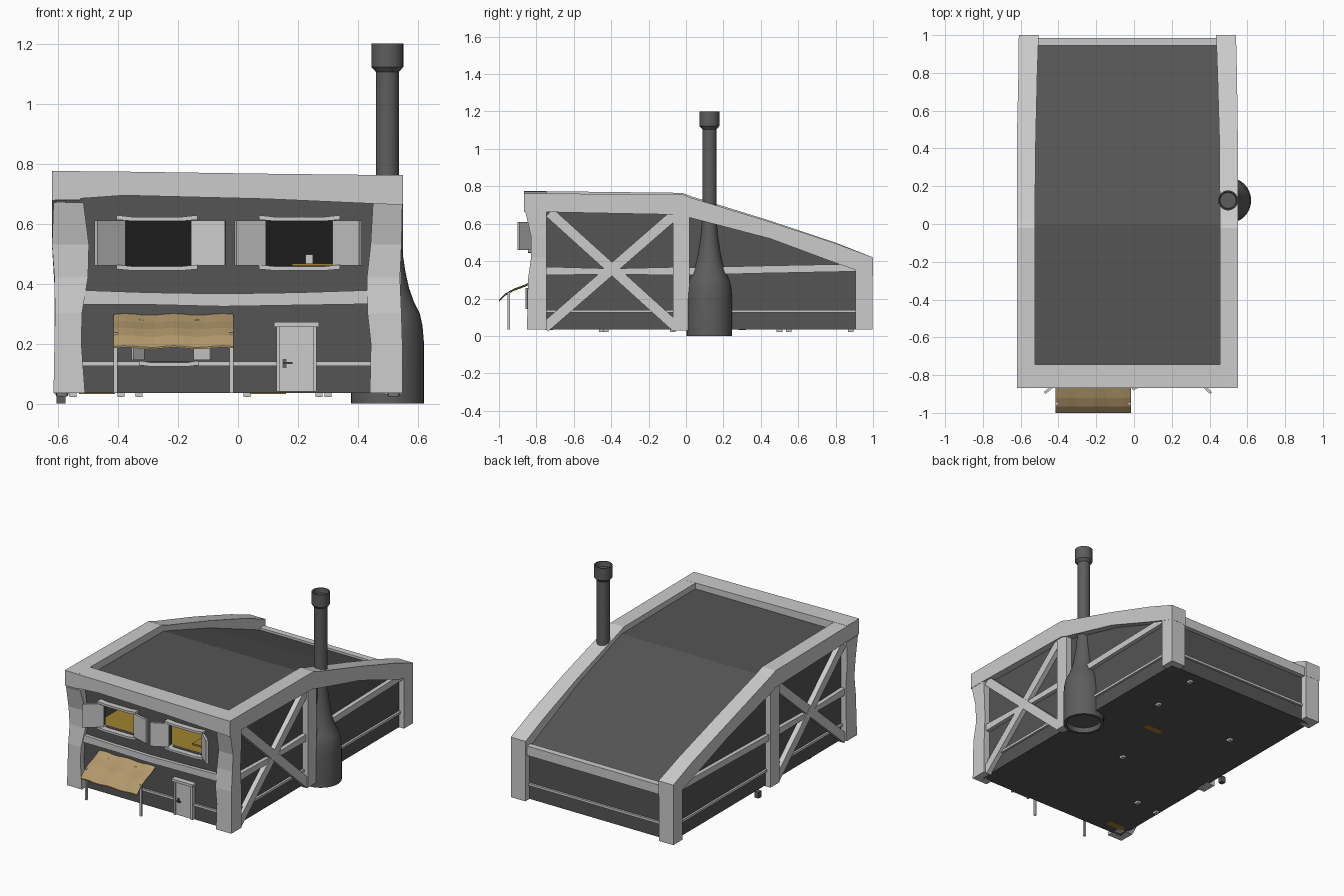
import bpy, bmesh, math
from mathutils import Vector

if "Cube" in bpy.data.objects:
    bpy.data.objects.remove(bpy.data.objects["Cube"])


def material(name, r, g, b):
    m = bpy.data.materials.new(name)
    m.diffuse_color = (r, g, b, 1)
    m.use_nodes = True
    m.node_tree.nodes["Principled BSDF"].inputs["Base Color"].default_value = m.diffuse_color
    return m


DARK = material("dark_wall", 0.09, 0.09, 0.09)
IRON = material("dark_iron", 0.11, 0.11, 0.11)
CLOTH = material("tan_cloth", 0.45, 0.32, 0.15)
GOLD = material("gold_wood", 0.35, 0.23, 0.03)


def finish(name, bm, mat=None):
    bmesh.ops.recalc_face_normals(bm, faces=bm.faces)
    me = bpy.data.meshes.new(name)
    bm.to_mesh(me)
    bm.free()
    ob = bpy.data.objects.new(name, me)
    bpy.context.collection.objects.link(ob)
    if mat:
        me.materials.append(mat)
    return ob


def loft(name, sections, mat=None):
    """Skin a closed solid through matching rings of points."""
    bm = bmesh.new()
    rings = [[bm.verts.new(p) for p in s] for s in sections]
    n = len(rings[0])
    for a, b in zip(rings, rings[1:]):
        for i in range(n):
            bm.faces.new((a[i], a[(i + 1) % n], b[(i + 1) % n], b[i]))
    bm.faces.new(rings[0])
    bm.faces.new(rings[-1])
    return finish(name, bm, mat)


def box(name, x0, x1, y0, y1, z0, z1, mat=None):
    return loft(name, [[(x0, y0, z), (x1, y0, z), (x1, y1, z), (x0, y1, z)] for z in (z0, z1)], mat)


def post(name, rows, mat=None):
    """rows: z, x0, x1, y0, y1"""
    return loft(name, [[(a, c, z), (b, c, z), (b, d, z), (a, d, z)] for z, a, b, c, d in rows], mat)


def cross_beam(name, rows, y0, y1, mat=None):
    """rows: x, z0, z1"""
    return loft(name, [[(x, y0, a), (x, y1, a), (x, y1, b), (x, y0, b)] for x, a, b in rows], mat)


def side_beam(name, rows, mat=None):
    """rows: y, x0, x1, z0, z1"""
    return loft(name, [[(a, y, c), (b, y, c), (b, y, d), (a, y, d)] for y, a, b, c, d in rows], mat)


def bar(name, p, q, width, depth, normal=(1, 0, 0), mat=None):
    """Straight timber from p to q, depth along normal."""
    p, q, n = Vector(p), Vector(q), Vector(normal)
    s = (q - p).cross(n).normalized() * width / 2
    n = n * depth / 2
    return loft(name, [[e + s + n, e - s + n, e - s - n, e + s - n] for e in (p, q)], mat)


def revolve(name, profile, cx, cy, mat, segs=32):
    bm = bmesh.new()
    vs = [bm.verts.new((cx + r, cy, z)) for r, z in profile]
    es = [bm.edges.new(e) for e in zip(vs, vs[1:])]
    bmesh.ops.spin(bm, geom=vs + es, cent=(cx, cy, 0), axis=(0, 0, 1), angle=2 * math.pi, steps=segs)
    bmesh.ops.remove_doubles(bm, verts=bm.verts, dist=1e-4)
    ob = finish(name, bm, mat)
    bpy.context.view_layer.objects.active = ob
    ob.select_set(True)
    bpy.ops.object.shade_smooth_by_angle(angle=math.radians(35))
    ob.select_set(False)
    return ob


# Wall shell and floor
XL, XR, YF, YB = -0.575, 0.505, -0.81, 0.955
box("floor", XL, XR, YF, YB, 0.035, 0.045, DARK)
box("upper_floor", XL + 0.02, XR - 0.02, YF + 0.02, 0.6, 0.36, 0.37, GOLD)
side_profile = [(YF, 0.035), (YB, 0.035), (YB, 0.36), (0.45, 0.55), (0, 0.70), (YF, 0.70)]
for name, x in (("left_wall", XL), ("right_wall", XR - 0.02)):
    loft(name, [[(x + t, y, z) for y, z in side_profile] for t in (0, 0.02)], DARK)
box("back_wall", XL, XR, YB - 0.02, YB, 0.035, 0.37, DARK)
front = box("front_wall", XL, XR, YF, YF + 0.02, 0.035, 0.71, DARK)

# Window openings
for i, (x0, x1, z0, z1) in enumerate([(-0.385, -0.145, 0.46, 0.61), (0.085, 0.325, 0.46, 0.61),
                                      (-0.32, -0.14, 0.14, 0.26)]):
    cut = box(f"window_cutter_{i}", x0, x1, -0.9, -0.7, z0, z1)
    cut.hide_render = True
    cut.hide_viewport = True
    mod = front.modifiers.new("opening", "BOOLEAN")
    mod.object = cut
    mod.operation = "DIFFERENCE"
    mod.solver = "EXACT"

# Recessed roof panel
roof = [(-0.80, 0.725), (0, 0.72), (0.45, 0.57), (0.96, 0.365)]
side_beam("roof_panel", [(y, XL, XR, z - 0.02, z) for y, z in roof], DARK)

# Roof rim: side beams, front beam, back beam
line = [(-0.865, 0.665, 0.762), (-0.02, 0.648, 0.757), (0.03, 0.63, 0.738),
        (0.45, 0.52, 0.610), (0.8, 0.39, 0.495), (1.0, 0.32, 0.42)]
left_x = [(-0.62, -0.525), (-0.62, -0.525), (-0.62, -0.525), (-0.62, -0.52), (-0.612, -0.512), (-0.61, -0.505)]
right_x = [(0.455, 0.55), (0.455, 0.55), (0.455, 0.55), (0.452, 0.55), (0.442, 0.545), (0.435, 0.54)]
lift = [0.013, 0.008, 0.008, 0.006, 0.004, 0]
side_beam("left_roof_beam", [(y, a, b, c + u, d + u) for (y, c, d), (a, b), u in zip(line, left_x, lift)])
side_beam("right_roof_beam", [(y, a, b, c, d) for (y, c, d), (a, b) in zip(line, right_x)])
cross_beam("front_roof_beam", [(-0.619, 0.677, 0.775), (-0.38, 0.694, 0.773), (0.1, 0.682, 0.766),
                               (0.549, 0.662, 0.761)], -0.867, -0.745)
cross_beam("back_roof_beam", [(-0.55, 0.325, 0.385), (0.48, 0.325, 0.385)], 0.945, 0.985)

# Wavy front corner posts, straight middle and back posts
fy = [(0.035, -0.85), (0.2, -0.847), (0.3, -0.845), (0.42, -0.828), (0.53, -0.828), (0.67, -0.86)]
lx = [(-0.615, -0.51), (-0.612, -0.522), (-0.61, -0.52), (-0.612, -0.5), (-0.62, -0.497), (-0.615, -0.515)]
rx = [(0.44, 0.548), (0.443, 0.548), (0.432, 0.545), (0.43, 0.54), (0.442, 0.545), (0.45, 0.548)]
for name, xs in (("left_front_post", lx), ("right_front_post", rx)):
    post(name, [(z, a, b, y, -0.745) for (z, y), (a, b) in zip(fy, xs)])
for side, out, inn in (("left", -0.612, -0.56), ("right", 0.543, 0.49)):
    a, b = sorted((out, inn))
    s = 1 if out > 0 else -1
    box(f"{side}_middle_post", a, b, -0.07, 0.02, 0.03, 0.67)
    w0, w1 = sorted((out - s * 0.003, out - s * 0.105))
    box(f"{side}_back_post", w0, w1, 0.905, 0.998, 0.035, 0.37)
    # Side rails
    r0, r1 = sorted((out - s * 0.012, inn))
    side_beam(f"{side}_front_rail", [(-0.75, r0, r1, 0.325, 0.37), (-0.4, r0, r1, 0.33, 0.36),
                                     (-0.06, r0, r1, 0.325, 0.368)])
    side_beam(f"{side}_back_rail", [(0.01, r0, r1, 0.325, 0.365), (0.4, r0, r1, 0.335, 0.375),
                                    (0.91, r0, r1, 0.345, 0.385)])
    t0, t1 = sorted((out - s * 0.025, inn))
    box(f"{side}_low_rail", t0, t1, -0.75, 0.91, 0.125, 0.14)
    # Cross braces
    xc = out - s * 0.025
    bar(f"{side}_brace_up", (xc, -0.755, 0.045), (xc, -0.06, 0.65), 0.055, 0.035)
    bar(f"{side}_brace_down", (xc, -0.73, 0.66), (xc, -0.05, 0.045), 0.055, 0.04)

# Front and back rails
cross_beam("front_rail", [(-0.53, 0.33, 0.378), (-0.3, 0.33, 0.37), (-0.05, 0.324, 0.366),
                          (0.2, 0.328, 0.37), (0.45, 0.332, 0.378)], -0.832, -0.80)
for name, x0, x1, y0, y1 in (("front_low_rail_left", -0.53, -0.31, -0.822, -0.80),
                             ("front_low_rail_mid", -0.15, 0.13, -0.822, -0.80),
                             ("front_low_rail_right", 0.26, 0.45, -0.822, -0.80),
                             ("back_low_rail", -0.55, 0.48, 0.95, 0.968)):
    box(name, x0, x1, y0, y1, 0.125, 0.14)

# Window lintels and sills, slightly bowed
for i, (c, h, zt, zs) in enumerate([(-0.27, 0.135, 0.61, 0.445), (0.205, 0.135, 0.61, 0.445),
                                    (-0.23, 0.1, 0.262, 0.125)]):
    for part, z in (("lintel", zt), ("sill", zs)):
        cross_beam(f"window_{part}_{i}", [(c - h, z + 0.003, z + 0.018), (c - h * 0.6, z - 0.002, z + 0.012),
                                          (c + h * 0.6, z - 0.002, z + 0.012), (c + h, z + 0.003, z + 0.018)],
                   -0.845, -0.785)

# Shutters: hinge point to swung edge
for i, (xa, ya, xb, yb) in enumerate([(-0.38, -0.815, -0.473, -0.895), (-0.155, -0.825, -0.042, -0.86),
                                      (0.09, -0.825, -0.008, -0.875), (0.32, -0.815, 0.408, -0.895)]):
    d = Vector((xb - xa, yb - ya, 0)).normalized()
    bar(f"shutter_{i}", (xa, ya, 0.535), (xb, yb, 0.535), 0.15, 0.014, (-d.y, d.x, 0))
for i, (xa, xb) in enumerate([(-0.315, -0.352), (-0.145, -0.09)]):
    d = Vector((xb - xa, -0.04, 0)).normalized()
    bar(f"low_shutter_{i}", (xa, -0.815, 0.2), (xb, -0.855, 0.2), 0.11, 0.01, (-d.y, d.x, 0))

# Door with lintel, jambs and handle
box("door", 0.14, 0.25, -0.825, -0.80, 0.04, 0.255)
for name, x in (("door_jamb_left", 0.128), ("door_jamb_right", 0.25)):
    box(name, x, x + 0.012, -0.835, -0.80, 0.04, 0.255)
box("door_lintel", 0.12, 0.27, -0.845, -0.80, 0.255, 0.271)
box("door_handle_plate", 0.148, 0.162, -0.829, -0.82, 0.118, 0.148, IRON)
box("door_handle", 0.152, 0.182, -0.842, -0.834, 0.132, 0.138, IRON)
box("door_handle_stem", 0.152, 0.158, -0.84, -0.826, 0.132, 0.138, IRON)

# Cloth awning on two poles
profile = [(-0.81, 0.297), (-0.86, 0.272), (-0.92, 0.25), (-0.965, 0.225), (-1.0, 0.19)]
rows = []
for k in range(13):
    x = -0.415 + 0.4 * k / 12
    w = 0.003 * math.sin(k * 1.3)
    rows.append([(x, y, z + w) for y, z in profile] + [(x, y, z + w - 0.006) for y, z in reversed(profile)])
loft("awning", rows, CLOTH)
for name, x in (("awning_pole_left", -0.415), ("awning_pole_right", -0.028)):
    box(name, x, x + 0.013, -0.955, -0.942, 0.035, 0.236)

# Bottle-shaped chimney with a capped pipe
revolve("chimney", [(0, 0.03), (0.1, 0.03), (0.105, 0), (0.122, 0), (0.122, 0.2), (0.117, 0.26), (0.108, 0.3),
                    (0.09, 0.335), (0.072, 0.385), (0.06, 0.44), (0.045, 0.54), (0.038, 0.63), (0.038, 1.105),
                    (0.053, 1.122), (0.053, 1.2), (0.046, 1.2), (0.042, 1.17), (0, 1.17)], 0.498, 0.125, IRON)

# Items inside the windows and small feet below the floor
box("inner_table", 0.18, 0.33, -0.72, -0.6, 0.455, 0.466, GOLD)
box("inner_table_leg", 0.24, 0.27, -0.68, -0.65, 0.37, 0.455, GOLD)
box("inner_mug", 0.225, 0.25, -0.68, -0.65, 0.466, 0.497)
box("foot_block", -0.605, -0.575, 0.1, 0.13, 0, 0.04, IRON)
for i, (x, y) in enumerate([(-0.55, -0.45), (-0.39, -0.43), (-0.33, 0.5), (0.03, -0.07), (0.27, 0.55), (0.3, 0.88)]):
    box(f"floor_stud_{i}", x - 0.012, x + 0.012, y - 0.015, y + 0.015, 0.022, 0.04)
for i, (x, y) in enumerate([(-0.47, -0.73), (0.1, 0.3)]):
    box(f"floor_plank_{i}", x - 0.06, x + 0.06, y - 0.02, y + 0.02, 0.031, 0.04, GOLD)
